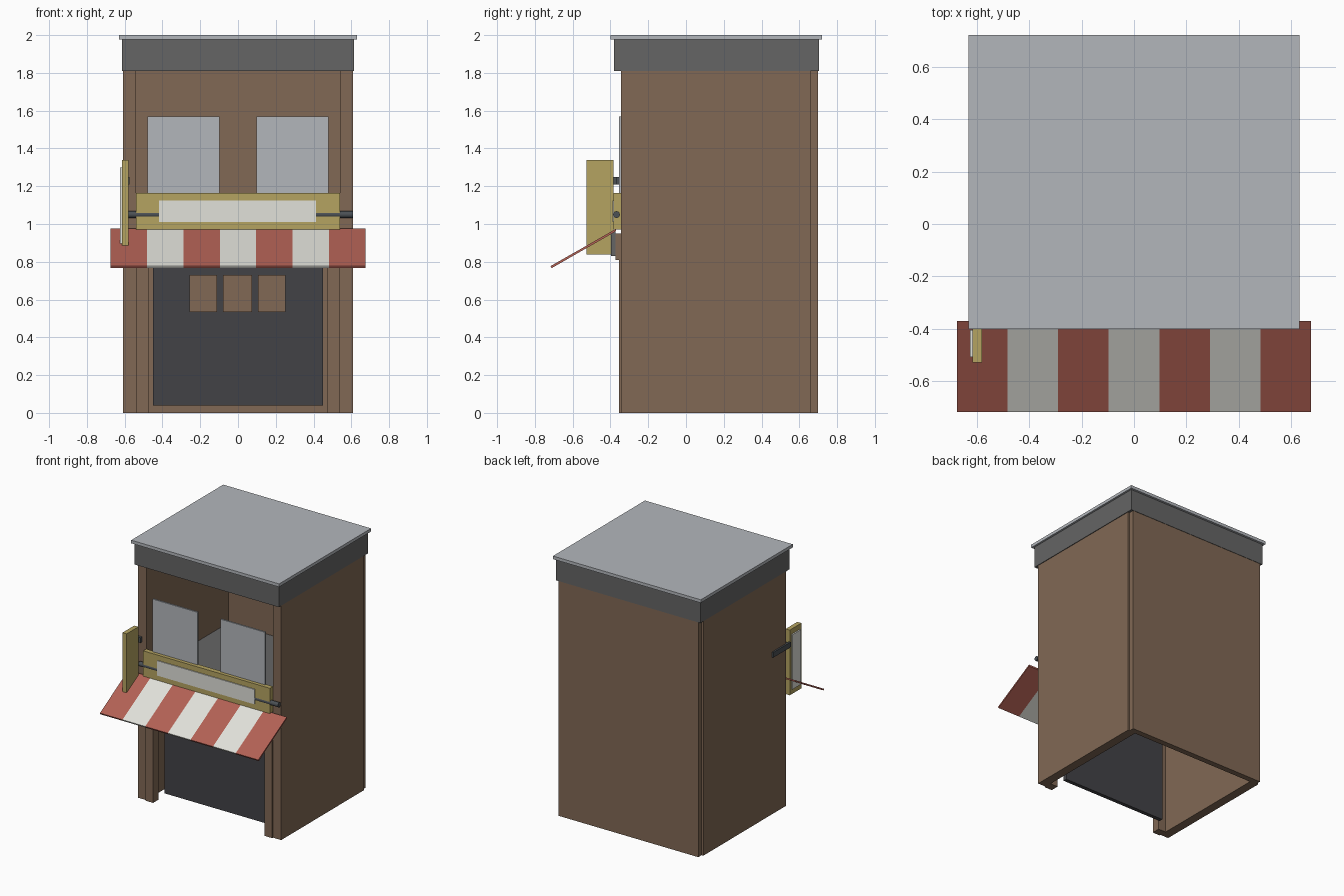
import bpy, math

if "Cube" in bpy.data.objects:
    bpy.data.objects.remove(bpy.data.objects["Cube"])


def material(name, r, g, b):
    m = bpy.data.materials.new(name)
    m.diffuse_color = (r, g, b, 1)
    m.use_nodes = True
    m.node_tree.nodes["Principled BSDF"].inputs["Base Color"].default_value = m.diffuse_color
    return m


WOOD = material("wood", 0.22, 0.14, 0.09)
DARK = material("dark_grey", 0.13, 0.13, 0.13)
BLACK = material("charcoal", 0.055, 0.055, 0.062)
YELLOW = material("yellow", 0.46, 0.37, 0.12)
RED = material("red", 0.45, 0.12, 0.09)
WHITE = material("white", 0.75, 0.75, 0.70)
METAL = material("rod_metal", 0.07, 0.08, 0.09)
PALE = material("pale_grey", 0.45, 0.47, 0.50)


def box(name, x, y, z, mat):
    """Box from (min, max) ranges on each axis."""
    bpy.ops.mesh.primitive_cube_add(size=1)
    o = bpy.context.object
    o.name = name
    o.data.name = name
    for v in o.data.vertices:
        v.co = [r[0] + (c + 0.5) * (r[1] - r[0]) for r, c in zip((x, y, z), v.co)]
    o.data.materials.append(mat)
    return o


def pair(name, x, y, z, mat):
    """Same box on the right and left sides."""
    box("right_" + name, x, y, z, mat)
    box("left_" + name, (-x[1], -x[0]), y, z, mat)


# Walls, open at the bottom and front
pair("side_wall", (0.54, 0.61), (-0.345, 0.66), (0, 1.81), WOOD)
box("back_wall", (-0.595, 0.595), (0.655, 0.70), (0, 1.81), WOOD)

# Roof
box("roof_fascia", (-0.615, 0.615), (-0.382, 0.703), (1.81, 1.976), DARK)
box("roof_slab", (-0.63, 0.63), (-0.40, 0.72), (1.976, 2.0), PALE)

# Lower front
pair("front_post", (0.475, 0.54), (-0.355, -0.29), (0, 0.83), WOOD)
box("front_beam", (-0.54, 0.54), (-0.372, -0.30), (0.81, 0.95), WOOD)
box("front_panel", (-0.45, 0.45), (-0.25, -0.22), (0.04, 0.95), BLACK)
for i, (a, b) in enumerate(((-0.257, -0.112), (-0.08, 0.073), (0.106, 0.252))):
    box(f"panel_tile_{i + 1}", (a, b), (-0.26, -0.25), (0.535, 0.73), WOOD)

# Counter floor and the rail that carries the awning
box("counter", (-0.54, 0.54), (-0.345, 0.655), (0.95, 0.985), DARK)
box("awning_rail", (-0.54, 0.54), (-0.398, -0.372), (0.83, 0.957), DARK)

# Hanging window panes
pair("window_pane", (0.098, 0.478), (-0.356, -0.343), (1.165, 1.57), PALE)

# Front board, curtain rod and cloth
box("front_board", (-0.54, 0.54), (-0.383, -0.345), (0.97, 1.165), YELLOW)
box("banner_cloth", (-0.418, 0.412), (-0.39, -0.38), (1.01, 1.125), WHITE)
bpy.ops.mesh.primitive_cylinder_add(vertices=16, radius=0.018, depth=1.19,
                                    location=(0.015, -0.368, 1.05),
                                    rotation=(0, math.pi / 2, 0))
rod = bpy.context.object
rod.name = "curtain_rod"
rod.data.materials.append(METAL)
bpy.ops.object.shade_smooth_by_angle()

# Striped sloping awning
N, HALF = 7, 0.675
w = 2 * HALF / N
profile = [(-0.37, 0.975), (-0.717, 0.777), (-0.712, 0.766), (-0.37, 0.962)]
verts, faces = [], []
for i in range(N):
    b = len(verts)
    for x in (-HALF + i * w, -HALF + (i + 1) * w):
        verts += [(x, y, z) for y, z in profile]
    faces += [(b + k, b + (k + 1) % 4, b + 4 + (k + 1) % 4, b + 4 + k) for k in range(4)]
    if i == 0:
        faces.append((b + 3, b + 2, b + 1, b))
    if i == N - 1:
        faces.append((b + 4, b + 5, b + 6, b + 7))
mesh = bpy.data.meshes.new("awning")
mesh.from_pydata(verts, [], faces)
mesh.materials.append(RED)
mesh.materials.append(WHITE)
for p in mesh.polygons:
    x = p.center.x
    p.material_index = min(N - 1, max(0, int((x + HALF) / w))) % 2
mesh.update()
bpy.context.collection.objects.link(bpy.data.objects.new("awning", mesh))

# Projecting side sign with its bracket
box("side_sign", (-0.615, -0.58), (-0.527, -0.385), (0.838, 1.34), YELLOW)
box("side_sign_face", (-0.625, -0.615), (-0.507, -0.405), (0.878, 1.30), WHITE)
box("sign_bracket_arm", (-0.622, -0.608), (-0.387, -0.175), (1.21, 1.25), METAL)
box("sign_bracket_plate", (-0.622, -0.575), (-0.368, -0.343), (1.21, 1.25), METAL)
